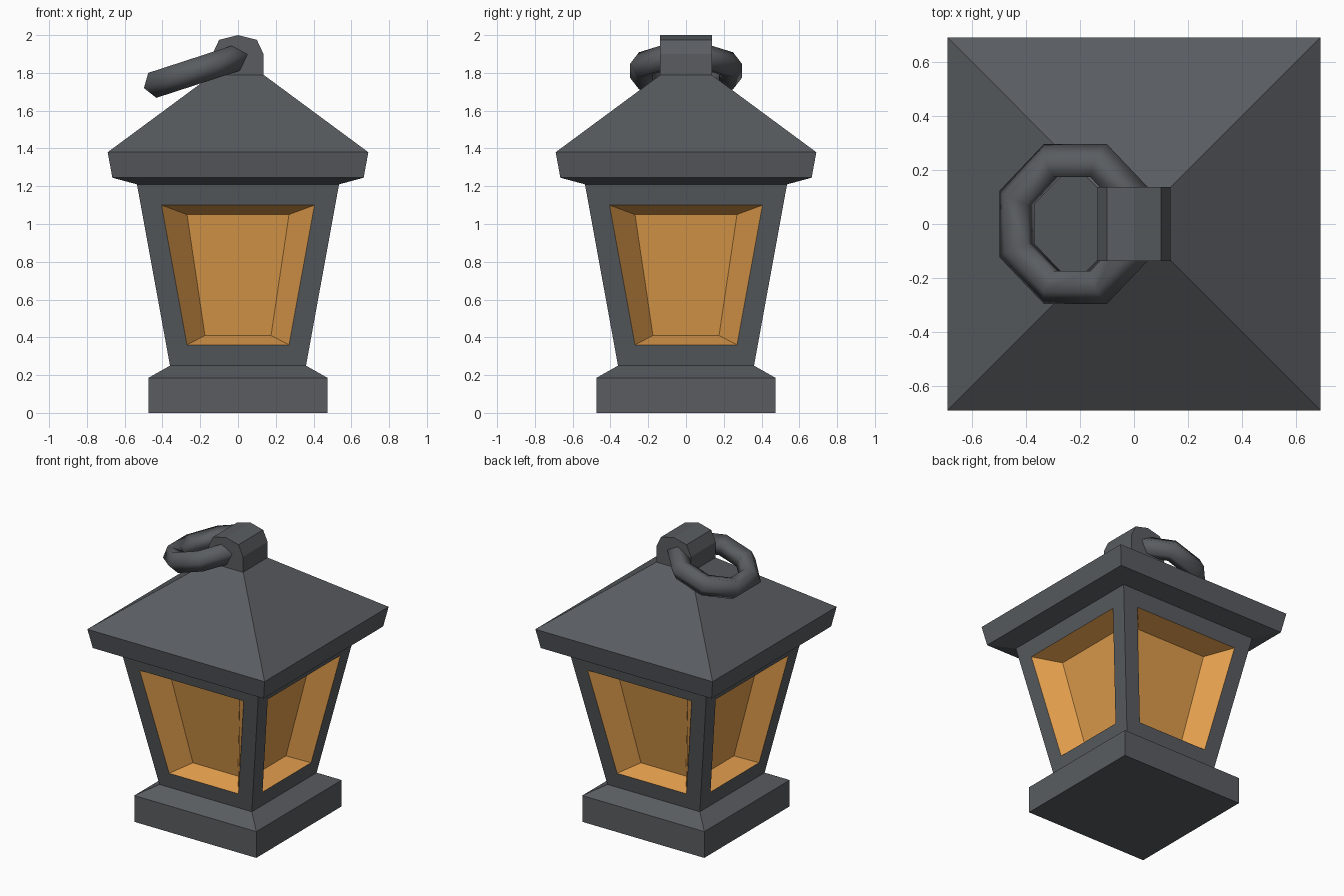
import bpy
import bmesh
from math import pi, radians
from mathutils import Matrix, Vector

cube = bpy.data.objects.get("Cube")
if cube:
    bpy.data.objects.remove(cube, do_unlink=True)


def make_material(name, color):
    mat = bpy.data.materials.new(name)
    mat.use_nodes = True
    mat.diffuse_color = color
    bsdf = mat.node_tree.nodes["Principled BSDF"]
    bsdf.inputs["Base Color"].default_value = color
    bsdf.inputs["Roughness"].default_value = 0.8
    return mat


iron = make_material("dark iron", (0.1, 0.108, 0.118, 1))
amber = make_material("amber glass", (0.74, 0.334, 0.072, 1))


def finish(name, bm, *mats):
    bmesh.ops.remove_doubles(bm, verts=bm.verts, dist=1e-4)
    bmesh.ops.recalc_face_normals(bm, faces=bm.faces)
    mesh = bpy.data.meshes.new(name)
    bm.to_mesh(mesh)
    bm.free()
    for mat in mats:
        mesh.materials.append(mat)
    obj = bpy.data.objects.new(name, mesh)
    bpy.context.collection.objects.link(obj)
    return obj


def square_loft(name, profile):
    """Stack square rings given as (half width, height) and cap both ends."""
    bm = bmesh.new()
    rings = [[bm.verts.new((sx * r, sy * r, z))
              for sx, sy in ((-1, -1), (1, -1), (1, 1), (-1, 1))]
             for r, z in profile]
    for low, high in zip(rings, rings[1:]):
        for i in range(4):
            j = (i + 1) % 4
            bm.faces.new((low[i], low[j], high[j], high[i]))
    bm.faces.new(rings[0])
    bm.faces.new(rings[-1])
    return finish(name, bm, iron)


WALL_BOTTOM, WALL_TOP = (0.36, 0.25), (0.535, 1.21)

# Foot and roof
square_loft("base", [(0.475, 0), (0.475, 0.185), WALL_BOTTOM])
square_loft("roof", [WALL_TOP, (0.665, 1.245), (0.69, 1.38), (0.135, 1.79)])


# Four flared walls, each with a deep recessed pane
def wall_depth(z):
    t = (z - WALL_BOTTOM[1]) / (WALL_TOP[1] - WALL_BOTTOM[1])
    return WALL_BOTTOM[0] + t * (WALL_TOP[0] - WALL_BOTTOM[0])


def trapezoid(bm, low, high, inset, turn):
    (wl, zl), (wh, zh) = low, high
    corners = ((-wl, zl), (wl, zl), (wh, zh), (-wh, zh))
    return [bm.verts.new(turn @ Vector((x, inset - wall_depth(z), z)))
            for x, z in corners]


bm = bmesh.new()
for side in range(4):
    turn = Matrix.Rotation(side * pi / 2, 3, "Z")
    outline = trapezoid(bm, WALL_BOTTOM, WALL_TOP, 0, turn)
    opening = trapezoid(bm, (0.27, 0.36), (0.405, 1.10), 0, turn)
    pane = trapezoid(bm, (0.175, 0.41), (0.27, 1.05), 0.138, turn)
    for i in range(4):
        j = (i + 1) % 4
        bm.faces.new((outline[i], outline[j], opening[j], opening[i]))
        bm.faces.new((opening[i], opening[j], pane[j], pane[i])).material_index = 1
    bm.faces.new(pane).material_index = 1
finish("lantern_walls", bm, iron, amber)

# Arched block on the roof that holds the ring
arch = [(0.135, 1.79), (0.135, 1.9), (0.1, 1.975), (0, 2.0)]
arch += [(-x, z) for x, z in reversed(arch[:-1])]
bm = bmesh.new()
front, back = [[bm.verts.new((x, y, z)) for x, z in arch] for y in (-0.137, 0.137)]
bm.faces.new(front)
bm.faces.new(back)
for i in range(len(arch)):
    j = (i + 1) % len(arch)
    bm.faces.new((front[i], front[j], back[j], back[i]))
finish("ring_mount", bm, iron)

# Eight-sided carrying ring, tilted down to one side
bpy.ops.mesh.primitive_torus_add(
    major_segments=8, minor_segments=5, major_radius=0.247, minor_radius=0.073)
ring = bpy.context.object
ring.name = "carry_ring"
ring.data.transform(Matrix.Translation((-0.217, 0, 1.811))
                    @ Matrix.Rotation(radians(-18), 4, "Y")
                    @ Matrix.Rotation(pi / 8, 4, "Z"))
ring.data.materials.append(iron)
bpy.ops.object.shade_smooth()
